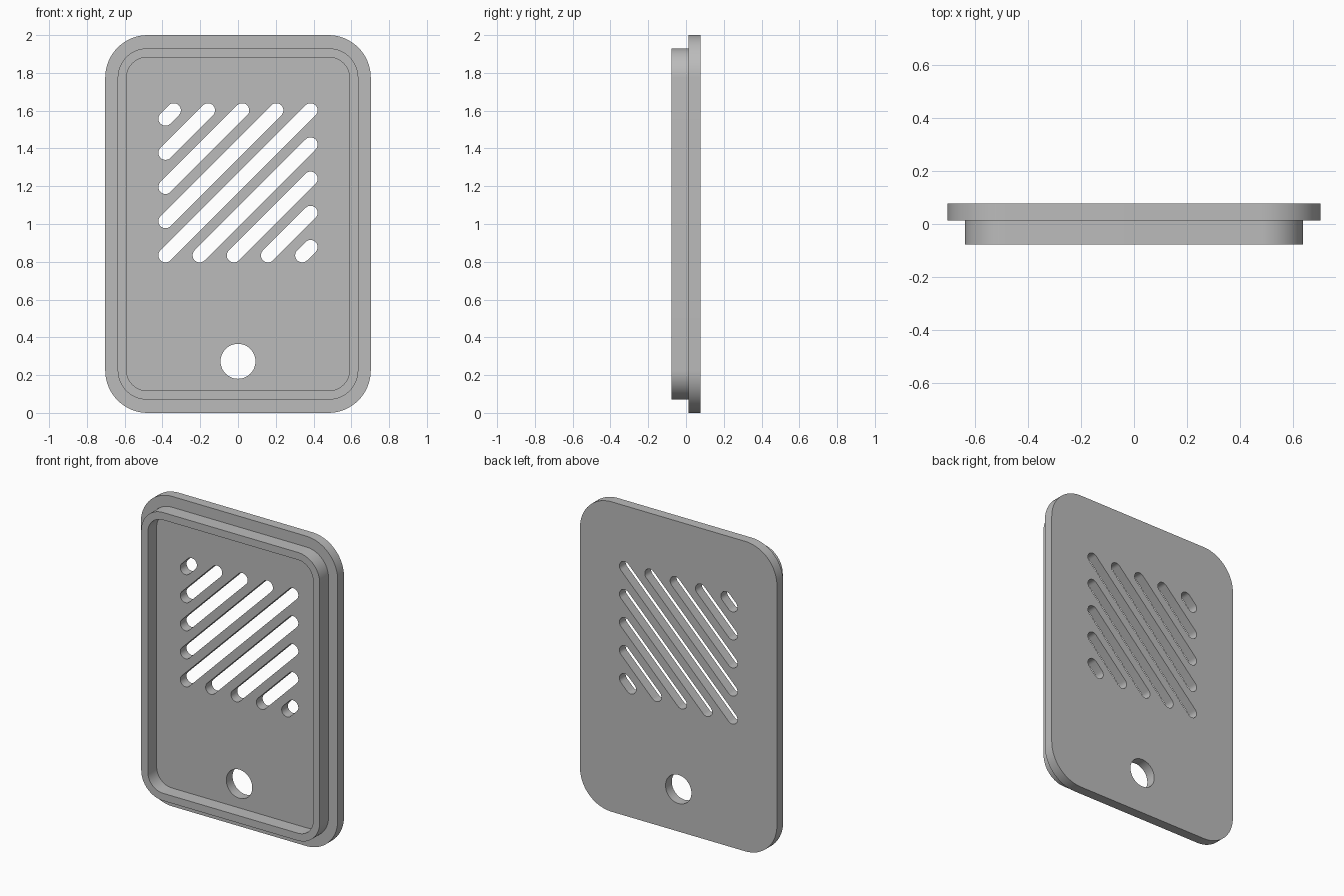
import bpy, bmesh
from math import sin, cos, pi, radians, hypot, atan2

cube = bpy.data.objects.get("Cube")
if cube:
    bpy.data.objects.remove(cube, do_unlink=True)

# Plain grey plastic
grey = bpy.data.materials.new("grey_plastic")
grey.use_nodes = True
colour = (0.5, 0.5, 0.5, 1)
grey.diffuse_color = colour
grey.node_tree.nodes["Principled BSDF"].inputs["Base Color"].default_value = colour

MID_Z = 1.0
STEP_Y = 0.013      # where the rim meets the plate
HALF_DEPTH = 0.077


def arc(cx, cz, r, start, sweep, steps):
    return [(cx + r * cos(start + sweep * i / steps),
             cz + r * sin(start + sweep * i / steps)) for i in range(steps + 1)]


def rounded_rect(hw, hh, r):
    pts = []
    for k, (sx, sz) in enumerate([(1, 1), (-1, 1), (-1, -1), (1, -1)]):
        pts += arc(sx * (hw - r), MID_Z + sz * (hh - r), r, k * pi / 2, pi / 2, 16)
    return pts


def slot(a, b, r):
    t = atan2(b[1] - a[1], b[0] - a[0])
    return arc(*b, r, t - pi / 2, pi, 14) + arc(*a, r, t + pi / 2, pi, 14)


def extruded(name, loops, y0, y1):
    """Fill the first loop, with the others as holes, between two depths."""
    curve = bpy.data.curves.new(name + "_outline", "CURVE")
    curve.dimensions = "2D"
    curve.fill_mode = "BOTH"
    curve.extrude = (y1 - y0) / 2
    for loop in loops:
        spline = curve.splines.new("POLY")
        spline.points.add(len(loop) - 1)
        for point, (x, z) in zip(spline.points, loop):
            point.co = (x, z, 0, 1)
        spline.use_cyclic_u = True
    helper = bpy.data.objects.new(name + "_outline", curve)
    bpy.context.collection.objects.link(helper)
    graph = bpy.context.evaluated_depsgraph_get()
    mesh = bpy.data.meshes.new_from_object(helper.evaluated_get(graph))
    bpy.data.objects.remove(helper, do_unlink=True)

    # Weld the caps to the walls and stand the part upright
    bm = bmesh.new()
    bm.from_mesh(mesh)
    bmesh.ops.remove_doubles(bm, verts=bm.verts, dist=0.0001)
    for v in bm.verts:
        x, z, d = v.co
        v.co = (x, (y0 + y1) / 2 - d, z)
    bmesh.ops.recalc_face_normals(bm, faces=bm.faces)
    bm.to_mesh(mesh)
    bm.free()
    mesh.materials.clear()
    mesh.materials.append(grey)
    obj = bpy.data.objects.new(name, mesh)
    bpy.context.collection.objects.link(obj)
    bpy.ops.object.select_all(action="DESELECT")
    obj.select_set(True)
    bpy.context.view_layer.objects.active = obj
    bpy.ops.object.shade_smooth_by_angle(angle=radians(30))
    return obj


# Diagonal vent slots clipped to a square, mirrored about its diagonal
HALF, VENT_Z, PITCH, SLOT_R = 0.384, 1.218, 0.181, 0.0375
holes = []
for k in range(5):
    s = k * PITCH
    u, v = (-HALF, -HALF + s), (HALF - s, HALF)
    holes.append(slot((u[0], VENT_Z + u[1]), (v[0], VENT_Z + v[1]), SLOT_R))
    if k:
        holes.append(slot((u[1], VENT_Z + u[0]), (v[1], VENT_Z + v[0]), SLOT_R))

# Round hole near the bottom
holes.append(arc(0, 0.273, 0.0925, 0, 2 * pi, 48)[:-1])

# Back plate with its openings, and the raised rim on the front
extruded("back_plate", [rounded_rect(0.703, 1.0, 0.225)] + holes, STEP_Y, HALF_DEPTH)
extruded("front_rim", [rounded_rect(0.637, 0.93, 0.156),
                       rounded_rect(0.59, 0.882, 0.108)], -HALF_DEPTH, STEP_Y)
